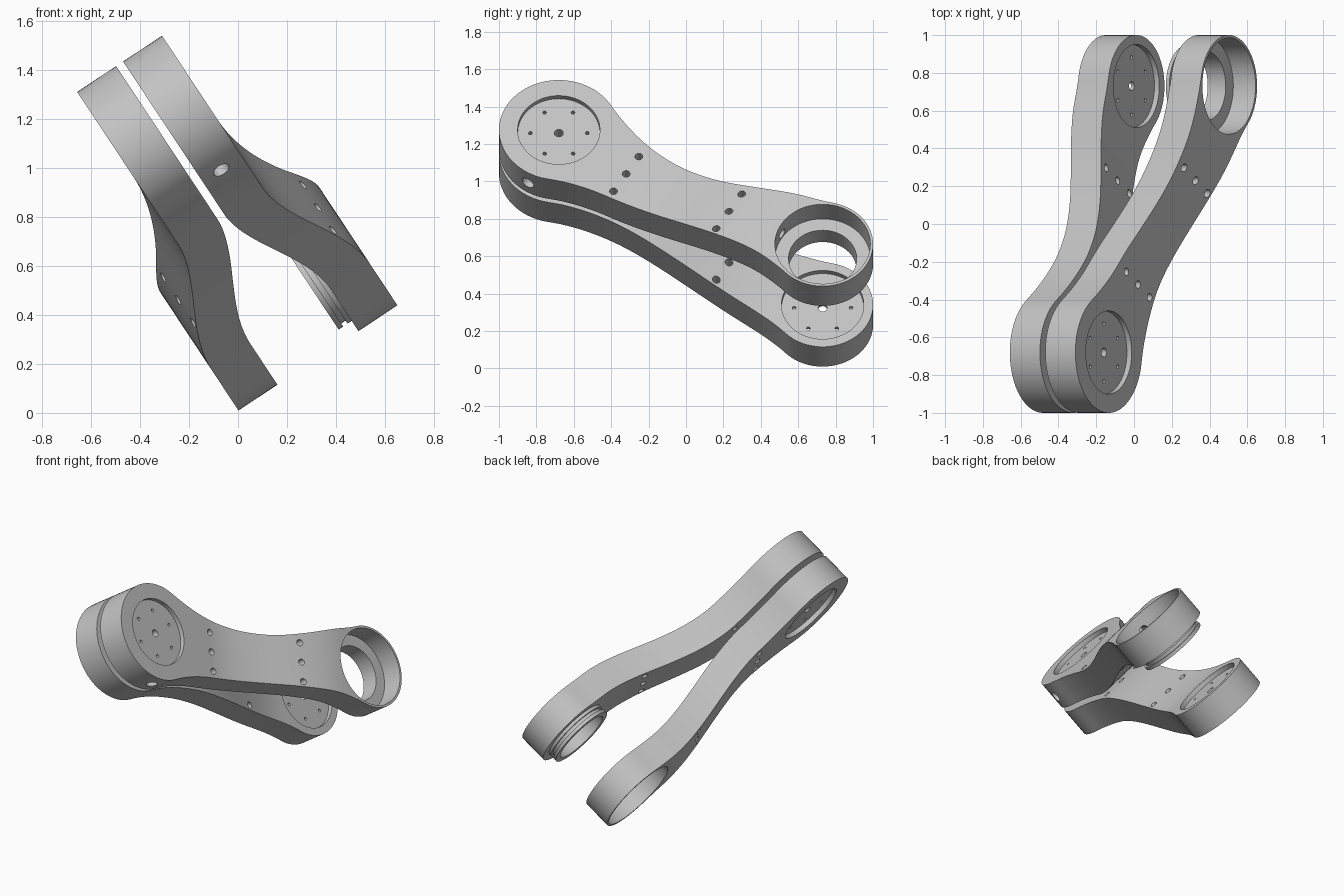
import bpy, bmesh, math
from mathutils import Matrix, Vector

if "Cube" in bpy.data.objects:
    bpy.data.objects.remove(bpy.data.objects["Cube"])

grey = bpy.data.materials.new("machined_grey")
grey.use_nodes = True
grey.diffuse_color = (0.55, 0.55, 0.55, 1)
grey.node_tree.nodes["Principled BSDF"].inputs["Base Color"].default_value = (0.55, 0.55, 0.55, 1)

LENGTH, R_BIG, R_SMALL, THICK = 1.652, 0.32, 0.27, 0.191

# Arm frame: s along the arm, w across it, h through its thickness
tilt = math.radians(33.5)
up = Vector((-math.sin(tilt), 0, math.cos(tilt)))
side = Vector((0, 1, 0))
normal = Vector((math.cos(tilt), 0, math.sin(tilt)))
along = -0.5206 * up + 0.8538 * side
across = 0.8538 * up + 0.5206 * side
pivot = 1.137 * up - 0.68 * side

# Waist edges as (s, width) between the two round ends
UPPER = [(0.15, 0.283), (0.27, 0.225), (0.4, 0.177), (0.54, 0.143), (0.73, 0.115),
         (0.94, 0.114), (1.16, 0.15), (1.38, 0.206), (1.56, 0.254)]
LOWER = [(0.12, 0.297), (0.3, 0.247), (0.5, 0.226), (0.85, 0.217), (1.2, 0.217),
         (1.4, 0.226), (1.58, 0.26)]


def half_width(s, pts):
    """Round ends joined by a smooth curve through the waist points."""
    if s <= pts[0][0]:
        return math.sqrt(max(R_BIG ** 2 - s * s, 0))
    if s >= pts[-1][0]:
        return math.sqrt(max(R_SMALL ** 2 - (s - LENGTH) ** 2, 0))

    def slope(i):
        if i == 0:
            return -pts[0][0] / pts[0][1]
        if i == len(pts) - 1:
            return (LENGTH - pts[i][0]) / pts[i][1]
        return (pts[i + 1][1] - pts[i - 1][1]) / (pts[i + 1][0] - pts[i - 1][0])

    i = max(k for k in range(len(pts) - 1) if pts[k][0] <= s)
    (a, wa), (b, wb) = pts[i], pts[i + 1]
    d = b - a
    t = (s - a) / d
    return (wa * (1 + 2 * t) * (1 - t) ** 2 + slope(i) * d * t * (1 - t) ** 2
            + wb * t * t * (3 - 2 * t) + slope(i + 1) * d * t * t * (t - 1))


def bend(s, offset):
    t = min(max((s - 0.45) / 0.97, 0), 1)
    return offset * t * t * (3 - 2 * t)


def new_object(name, bm):
    bmesh.ops.recalc_face_normals(bm, faces=bm.faces[:])
    mesh = bpy.data.meshes.new(name)
    bm.to_mesh(mesh)
    bm.free()
    mesh.materials.append(grey)
    obj = bpy.data.objects.new(name, mesh)
    bpy.context.collection.objects.link(obj)
    return obj


def arm_body(name, offset):
    """S-bent plate with round ends, built from cross-sections."""
    stations = [-R_BIG * math.cos(math.radians(a)) for a in range(0, 110, 5)]
    stations += [0.12 + 1.46 * i / 48 for i in range(49)]
    stations += [LENGTH - R_SMALL * math.cos(math.radians(a)) for a in range(80, 181, 5)]
    bm = bmesh.new()
    rows = []
    for s in stations:
        h = bend(s, offset)
        wide, low = half_width(s, UPPER), -half_width(s, LOWER)
        rows.append([bm.verts.new((s, w, z)) for w, z in
                     ((low, h), (wide, h), (wide, h + THICK), (low, h + THICK))])
    for a, b in zip(rows, rows[1:]):
        for i in range(4):
            j = (i + 1) % 4
            bm.faces.new((a[i], a[j], b[j], b[i]))
    bmesh.ops.remove_doubles(bm, verts=bm.verts[:], dist=0.0005)
    return new_object(name, bm)


def cut(obj, cylinders):
    """Subtract cylinders given as (start, end, radius)."""
    bm = bmesh.new()
    for start, end, r in cylinders:
        start, end = Vector(start), Vector(end)
        axis = end - start
        place = Matrix.Translation((start + end) / 2) @ axis.to_track_quat("Z", "Y").to_matrix().to_4x4()
        bmesh.ops.create_cone(bm, cap_ends=True, segments=72 if r > 0.1 else 20,
                              radius1=r, radius2=r, depth=axis.length, matrix=place)
    cutter = new_object("cutter", bm)
    cutter.hide_render = True
    mod = obj.modifiers.new("cut", "BOOLEAN")
    mod.operation, mod.solver, mod.object = "DIFFERENCE", "EXACT", cutter
    bpy.context.view_layer.objects.active = obj
    bpy.ops.object.modifier_apply(modifier=mod.name)
    bpy.data.objects.remove(cutter)


def drill(s, w, low, high, r):
    return ((s, w, low), (s, w, high), r)


def bolt_circle(s, low, high):
    holes = [drill(s, 0, low, high, 0.024)]
    for k in range(6):
        a = math.radians(31.4 + 60 * k)
        holes.append(drill(s + 0.152 * math.cos(a), 0.152 * math.sin(a), low, high, 0.01))
    return holes


def finish(obj, base, direction):
    """Move from the arm frame to the world, mirrored when direction is -1."""
    m = Matrix.Identity(4)
    for col, v in enumerate((along, across, normal * direction, pivot + normal * base)):
        for row in range(3):
            m[row][col] = v[row]
    obj.data.transform(m)
    if direction < 0:
        obj.data.flip_normals()
    bpy.ops.object.select_all(action="DESELECT")
    obj.select_set(True)
    bpy.context.view_layer.objects.active = obj
    bpy.ops.object.shade_smooth_by_angle(angle=math.radians(30))


def make_arm(name, offset, base, direction, open_bore):
    arm = arm_body(name, offset)
    # Shallow big-end recess and deep small-end cup
    pockets = [drill(0, 0, THICK - 0.03, THICK + 0.1, 0.22),
               drill(LENGTH, 0, offset + 0.05, offset + 0.4, 0.255)]
    if not open_bore:
        pockets.append(drill(LENGTH, 0, offset - 0.1, offset + 0.03, 0.22))
    cut(arm, pockets)
    # Bolt circle, rows of three and bores
    holes = bolt_circle(0, 0.08, THICK + 0.1)
    for s in (0.454, 1.098):
        holes += [drill(s, -0.053 + k * 0.13, -0.2, 0.6, 0.021) for k in (-1, 0, 1)]
    if open_bore:
        holes.append(drill(LENGTH, 0, offset - 0.1, offset + 0.2, 0.182))
        holes.append(((0, -0.4, 0.09), (0, -0.23, 0.09), 0.036))
        holes.append(((1.28, 0, offset + 0.09), (1.5, 0, offset + 0.09), 0.03))
    else:
        holes += bolt_circle(LENGTH, offset - 0.1, offset + 0.2)
    cut(arm, holes)
    finish(arm, base, direction)


make_arm("upper_arm", 0.194, 0.401, 1, True)
make_arm("lower_arm", 0.169, 0.367, -1, False)

# Grooved collar under the upper arm's open bore
profile = [(0.182, 0), (0.22, 0), (0.22, -0.02), (0.205, -0.02), (0.205, -0.042),
           (0.22, -0.042), (0.22, -0.064), (0.182, -0.064)]
bm = bmesh.new()
rings = []
for k in range(72):
    a = math.tau * k / 72
    rings.append([bm.verts.new((LENGTH + r * math.cos(a), r * math.sin(a), 0.194 + h))
                  for r, h in profile])
for k, ring in enumerate(rings):
    nxt = rings[(k + 1) % len(rings)]
    for i in range(len(profile)):
        j = (i + 1) % len(profile)
        bm.faces.new((ring[i], ring[j], nxt[j], nxt[i]))
finish(new_object("bearing_collar", bm), 0.401, 1)
